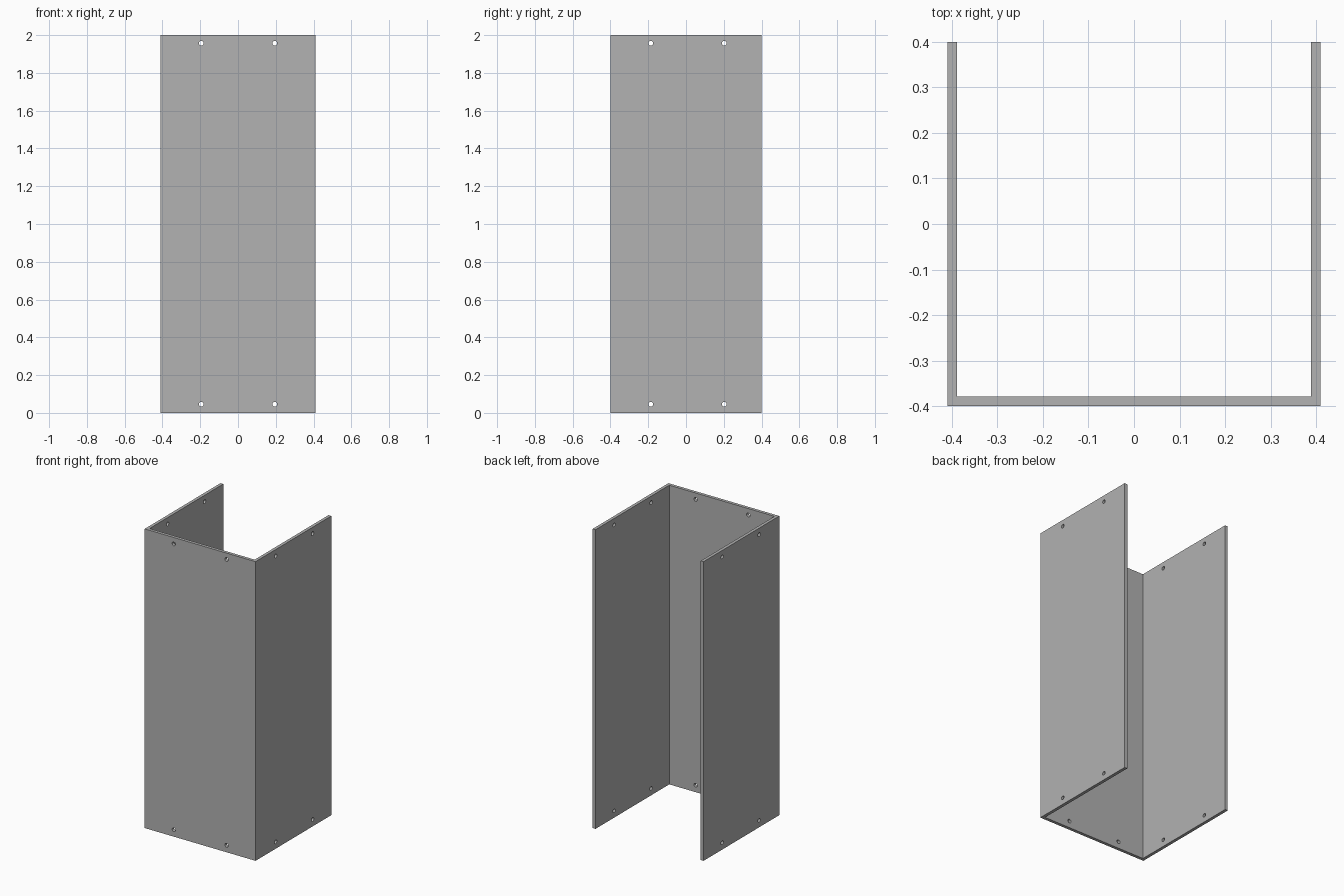
import bpy
import bmesh
from math import pi
from mathutils import Matrix

W, D, H = 0.41, 0.40, 2.0   # half width, half depth, height
T = 0.021                   # sheet thickness
HOLE_R = 0.0125

default = bpy.data.objects.get("Cube")
if default:
    bpy.data.objects.remove(default, do_unlink=True)

# Plain grey sheet colour
grey = bpy.data.materials.new("grey_sheet")
grey.use_nodes = True
colour = (0.445, 0.445, 0.445, 1)
grey.diffuse_color = colour
grey.node_tree.nodes["Principled BSDF"].inputs["Base Color"].default_value = colour


def add_object(name, bm):
    bmesh.ops.recalc_face_normals(bm, faces=bm.faces)
    mesh = bpy.data.meshes.new(name)
    bm.to_mesh(mesh)
    bm.free()
    mesh.materials.append(grey)
    obj = bpy.data.objects.new(name, mesh)
    bpy.context.collection.objects.link(obj)
    return obj


# U-shaped channel, open at the back, top and bottom
bm = bmesh.new()
half = [(W, -D), (W, D), (W - T, D), (W - T, -D + T)]
outline = half + [(-x, y) for x, y in reversed(half)]
face = bm.faces.new([bm.verts.new((x, y, 0)) for x, y in outline])
walls = bmesh.ops.extrude_face_region(bm, geom=[face])
top = [v for v in walls["geom"] if isinstance(v, bmesh.types.BMVert)]
bmesh.ops.translate(bm, verts=top, vec=(0, 0, H))
channel = add_object("channel_cover", bm)

# Drills: two through the front and two across both sides, at each end
bm = bmesh.new()


def drill(location, rotation, length):
    bmesh.ops.create_cone(bm, cap_ends=True, segments=24, radius1=HOLE_R,
                          radius2=HOLE_R, depth=length,
                          matrix=Matrix.Translation(location) @ rotation)


for z in (0.046, H - 0.043):
    for s in (-1, 1):
        drill((s * 0.195, -D, z), Matrix.Rotation(pi / 2, 4, 'X'), 0.1)
        for side in (-W, W):
            drill((side, s * 0.195 + 0.008, z), Matrix.Rotation(pi / 2, 4, 'Y'), 0.1)
cutter = add_object("screw_hole_cutter", bm)
cutter.hide_render = True

# Cut the screw holes, then discard the cutter
cut = channel.modifiers.new("screw_holes", 'BOOLEAN')
cut.operation = 'DIFFERENCE'
cut.solver = 'EXACT'
cut.object = cutter
bpy.context.view_layer.objects.active = channel
channel.select_set(True)
bpy.ops.object.modifier_apply(modifier=cut.name)
bpy.data.objects.remove(cutter, do_unlink=True)
bpy.ops.object.shade_smooth_by_angle()
